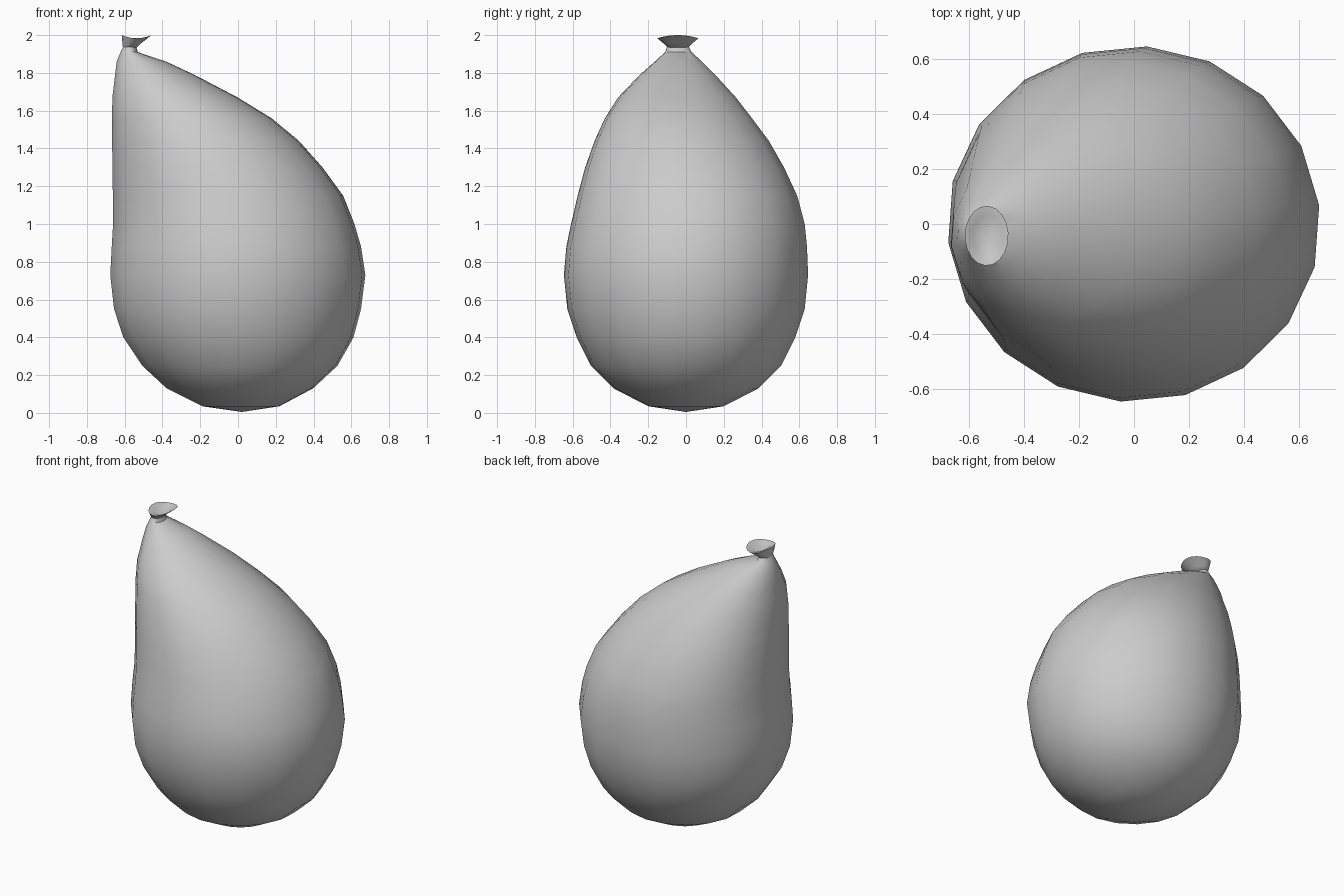
import bpy, bmesh, math

SIDES = 18
TURN = math.radians(6)


def loft(name, rings, start, end):
    """Skin rings of (z, x_min, x_max, y_min, y_max, end lift); close both ends to points."""
    bm = bmesh.new()
    loops = []
    for z, x0, x1, y0, y1, lift in rings:
        loop = []
        for i in range(SIDES):
            a = TURN + 2 * math.pi * i / SIDES
            c, s = math.cos(a), math.sin(a)
            loop.append(bm.verts.new(((x0 + x1) / 2 + (x1 - x0) / 2 * c,
                                      (y0 + y1) / 2 + (y1 - y0) / 2 * s,
                                      z + lift * c * c)))
        loops.append(loop)
    for lo, hi in zip(loops, loops[1:]):
        for i in range(SIDES):
            j = (i + 1) % SIDES
            bm.faces.new((lo[i], lo[j], hi[j], hi[i]))
    for tip, loop in ((start, loops[0]), (end, loops[-1])):
        v = bm.verts.new(tip)
        for i in range(SIDES):
            bm.faces.new((v, loop[i], loop[(i + 1) % SIDES]))
    bmesh.ops.recalc_face_normals(bm, faces=bm.faces)
    me = bpy.data.meshes.new(name)
    bm.to_mesh(me)
    bm.free()
    ob = bpy.data.objects.new(name, me)
    bpy.context.collection.objects.link(ob)
    bpy.context.view_layer.objects.active = ob
    ob.select_set(True)
    bpy.ops.object.shade_smooth_by_angle(angle=math.radians(45))
    ob.select_set(False)


# Sagging body, drawn up towards the knot on the left
body = [
    (0.035, -0.19, 0.22, -0.20, 0.20, 0),
    (0.13, -0.38, 0.40, -0.385, 0.385, 0),
    (0.25, -0.51, 0.53, -0.505, 0.505, 0),
    (0.40, -0.61, 0.615, -0.58, 0.58, 0),
    (0.55, -0.66, 0.655, -0.63, 0.63, 0),
    (0.73, -0.68, 0.678, -0.648, 0.648, 0),
    (0.88, -0.672, 0.655, -0.635, 0.642, 0),
    (1.00, -0.665, 0.62, -0.61, 0.63, 0),
    (1.15, -0.666, 0.56, -0.575, 0.59, 0),
    (1.30, -0.668, 0.45, -0.535, 0.52, 0),
    (1.44, -0.669, 0.325, -0.485, 0.44, 0),
    (1.56, -0.669, 0.18, -0.43, 0.35, 0),
    (1.67, -0.667, 0.00, -0.36, 0.265, 0),
    (1.79, -0.652, -0.23, -0.245, 0.155, 0),
    (1.86, -0.643, -0.38, -0.165, 0.085, 0),
    (1.91, -0.622, -0.53, -0.11, 0.03, 0),
    (1.945, -0.605, -0.54, -0.098, 0.012, 0),
]
loft("balloon_body", body, (0.02, 0, 0.005), (-0.57, -0.045, 1.945))

# Flared mouth with a thick rim and a hollow funnel inside
mouth = [
    (1.935, -0.610, -0.535, -0.098, 0.012, 0),
    (1.955, -0.612, -0.515, -0.118, 0.032, 0),
    (1.983, -0.616, -0.457, -0.152, 0.066, 0.017),
    (1.978, -0.590, -0.477, -0.118, 0.032, 0.012),
]
loft("balloon_mouth", mouth, (-0.57, -0.045, 1.935), (-0.54, -0.045, 1.945))
